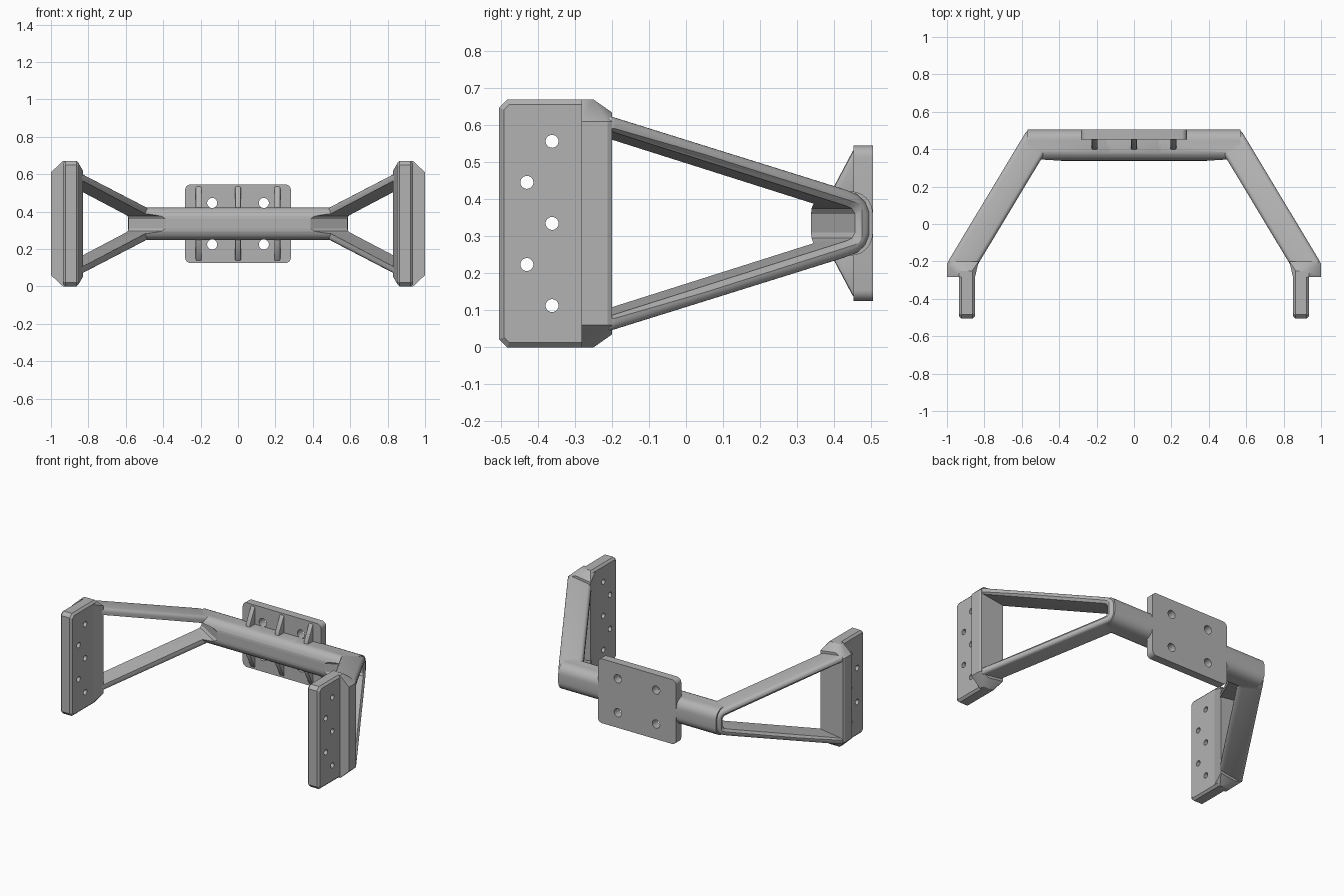
import bpy, bmesh, math
from mathutils import Vector

if "Cube" in bpy.data.objects:
    bpy.data.objects.remove(bpy.data.objects["Cube"], do_unlink=True)

MID = 0.335                      # height of the symmetry plane
grey = bpy.data.materials.new("satin grey")
grey.use_nodes = True
grey.diffuse_color = (0.45, 0.45, 0.45, 1)
grey.node_tree.nodes["Principled BSDF"].inputs["Base Color"].default_value = (0.45, 0.45, 0.45, 1)


def finish(name, bm):
    bmesh.ops.recalc_face_normals(bm, faces=bm.faces[:])
    mesh = bpy.data.meshes.new(name)
    bm.to_mesh(mesh)
    bm.free()
    mesh.materials.append(grey)
    obj = bpy.data.objects.new(name, mesh)
    bpy.context.collection.objects.link(obj)
    return obj


def solid(name, points, bevel=0, segments=1, axis=None):
    """Convex part through the points, with sharp edges bevelled (optionally along one axis only)."""
    bm = bmesh.new()
    for p in points:
        bm.verts.new(p)
    hull = bmesh.ops.convex_hull(bm, input=bm.verts[:])
    loose = {v for v in hull["geom_interior"] + hull["geom_unused"] if isinstance(v, bmesh.types.BMVert)}
    bmesh.ops.delete(bm, geom=list(loose), context='VERTS')
    bmesh.ops.dissolve_limit(bm, angle_limit=0.02, verts=bm.verts[:], edges=bm.edges[:])
    if bevel:
        edges = [e for e in bm.edges if e.calc_face_angle(0) > 1.0 and
                 (axis is None or abs((e.verts[0].co - e.verts[1].co).normalized()[axis]) > 0.9)]
        bmesh.ops.bevel(bm, geom=edges, offset=bevel, segments=segments, profile=0.5,
                        affect='EDGES', clamp_overlap=True)
    return finish(name, bm)


def box(name, x, y, z, **kw):
    return solid(name, [(a, b, c) for a in x for b in y for c in z], **kw)


def drill(name, centre, radius, axis):
    """Round cutter along x or y."""
    c = Vector(centre)
    pts = []
    for i in range(24):
        u, v = radius * math.cos(i * math.tau / 24), radius * math.sin(i * math.tau / 24)
        for d in (-0.1, 0.1):
            pts.append(c + (Vector((d, u, v)) if axis == 'x' else Vector((u, d, v))))
    return solid(name, pts)


def combine(target, other, operation):
    mod = target.modifiers.new("combine", 'BOOLEAN')
    mod.operation, mod.object, mod.solver = operation, other, 'EXACT'
    bpy.context.view_layer.objects.active = target
    bpy.ops.object.modifier_apply(modifier=mod.name)
    bpy.data.objects.remove(other, do_unlink=True)


def mirrored(half):
    """Reflect a (y, z) outline about the middle height."""
    return half + [(y, 2 * MID - z) for y, z in half]


def on_arm(side, outline, depth):
    """Place a (y, z) outline on the slanted outer plane, pushed along its normal."""
    return [(side * (0.57 + (0.505 - y) * 0.6014 + 0.857 * depth), y + 0.515 * depth, z)
            for y, z in outline]


def grow(outline, g):
    return [(y + math.copysign(g, y), z + math.copysign(g, z - MID)) for y, z in outline]


arm_outline = mirrored([(-0.21, 0.63), (0.44, 0.427), (0.47, 0.415), (0.492, 0.395), (0.505, 0.365)])
window = mirrored([(-0.2, 0.585), (0.44, 0.382), (0.455, 0.375), (0.463, 0.36)])

# Main frame: crossbar and two slanted open arms
frame = box("frame", (-0.57, 0.57), (0.338, 0.505), (0.248, 0.422), bevel=0.06, segments=6, axis=0)
for side in (-1, 1):
    arm = solid("arm", on_arm(side, arm_outline, 0) + on_arm(side, arm_outline, -0.145),
                bevel=0.022, segments=4)
    combine(frame, arm, 'UNION')
for side in (-1, 1):
    cutter = solid("window", on_arm(side, window, 0.1) + on_arm(side, window, -0.4))
    combine(frame, cutter, 'DIFFERENCE')
    flare = solid("window_flare", on_arm(side, grow(window, 0.032), 0.02) + on_arm(side, window, -0.012))
    combine(frame, flare, 'DIFFERENCE')
parts = [frame]

# Side mounting plates and the blocks joining them to the arms
for side, label in ((-1, "right"), (1, "left")):
    block_pts = []
    for x, y, z in ((0.85, -0.283, 0.655), (0.865, -0.283, 0.67), (0.936, -0.283, 0.67),
                    (0.85, -0.25, 0.655), (0.865, -0.25, 0.67), (0.936, -0.25, 0.67),
                    (1.0, -0.283, 0.61), (1.0, -0.212, 0.61),
                    (0.83, -0.2, 0.62), (0.94, -0.2, 0.635), (0.993, -0.2, 0.61)):
        block_pts += [(side * x, y, z), (side * x, y, 2 * MID - z)]
    parts.append(solid(label + "_block", block_pts))

    outline = mirrored([(-0.505, 0.648), (-0.483, 0.67), (-0.25, 0.67), (-0.225, 0.645)])
    plate = solid(label + "_mounting_plate",
                  [(side * x, y, z) for x in (0.85, 0.936) for y, z in outline], bevel=0.013)
    for i in range(5):
        y = -0.43 if i % 2 else -0.362
        combine(plate, drill("bolt_hole", (side * 0.893, y, MID + (i - 2) * 0.111), 0.0175, 'x'),
                'DIFFERENCE')
    parts.append(plate)

# Rear plate with four bolt holes
rear = box("rear_plate", (-0.283, 0.283), (0.453, 0.506), (0.125, 0.545), bevel=0.03, segments=5, axis=1)
for x in (-0.138, 0.138):
    for z in (MID - 0.111, MID + 0.111):
        for part in (rear, frame):
            combine(part, drill("bolt_hole", (x, 0.48, z), 0.027, 'y'), 'DIFFERENCE')
parts.append(rear)

# Stiffening ribs above and below the crossbar
rib = [(0.395, 0.39), (0.4, 0.435), (0.453, 0.535), (0.47, 0.535), (0.47, 0.39)]
for x in (-0.21, 0, 0.21):
    for sign, label in ((1, "upper"), (-1, "lower")):
        pts = [(x + w, y, MID + sign * (z - MID)) for w in (-0.016, 0.016) for y, z in rib]
        parts.append(solid(label + "_rib", pts, bevel=0.006, segments=2))

# Smooth the rounded faces, keep corners crisp
for obj in parts:
    bpy.ops.object.select_all(action='DESELECT')
    obj.select_set(True)
    bpy.context.view_layer.objects.active = obj
    bpy.ops.object.shade_smooth_by_angle(angle=math.radians(30))
